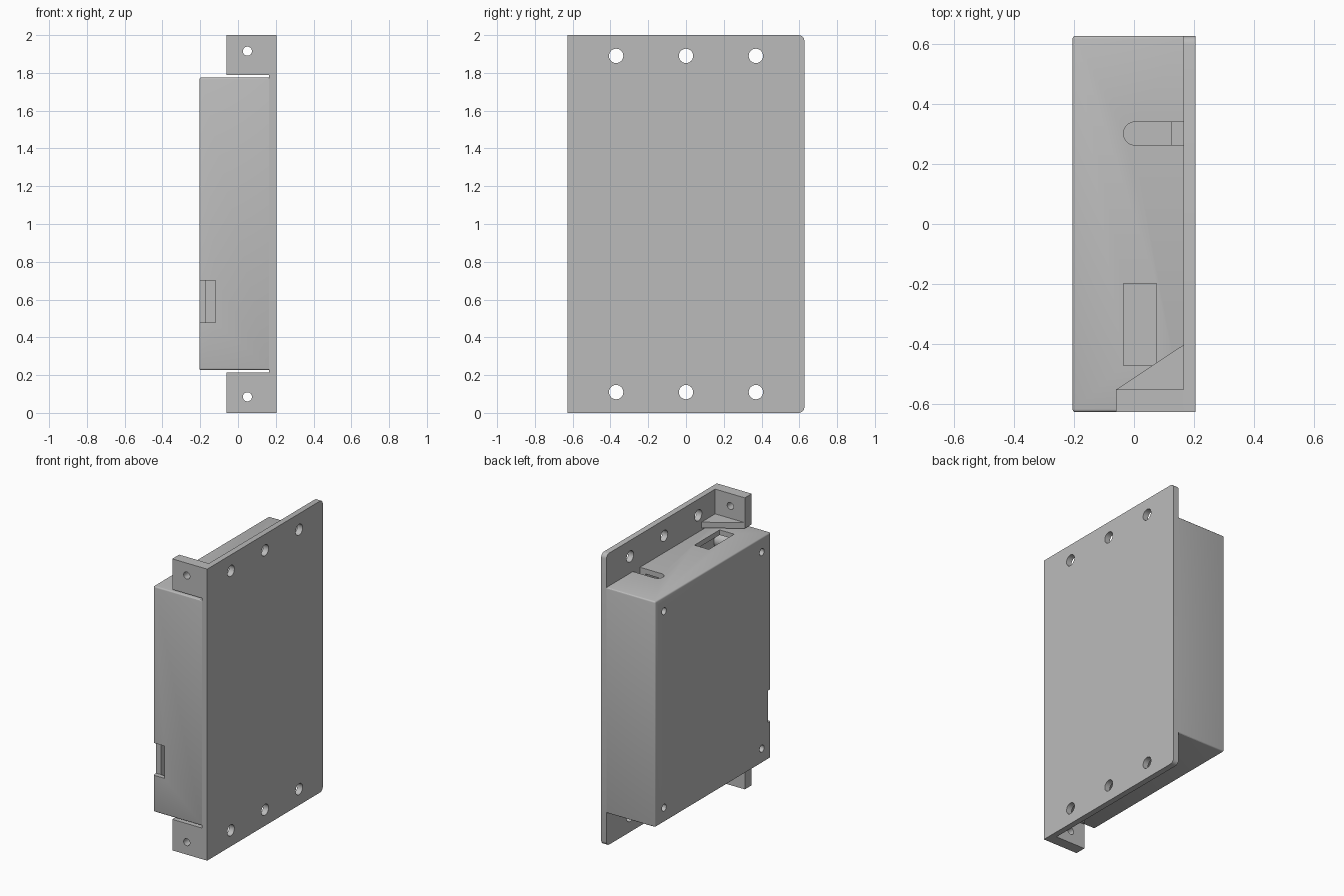
import bpy, bmesh, math
from mathutils import Matrix, Vector

cube = bpy.data.objects.get("Cube")
if cube:
    bpy.data.objects.remove(cube, do_unlink=True)

grey = bpy.data.materials.new("plain grey")
grey.use_nodes = True
grey.diffuse_color = (0.5, 0.5, 0.5, 1)
grey.node_tree.nodes["Principled BSDF"].inputs["Base Color"].default_value = (0.5, 0.5, 0.5, 1)


def finish(name, bm):
    bmesh.ops.recalc_face_normals(bm, faces=bm.faces[:])
    mesh = bpy.data.meshes.new(name)
    bm.to_mesh(mesh)
    bm.free()
    mesh.materials.append(grey)
    ob = bpy.data.objects.new(name, mesh)
    bpy.context.collection.objects.link(ob)
    return ob


def box(name, lo, hi, radius=0, pick=None, segments=4):
    """Box between two corners; edges whose midpoint passes pick are rounded."""
    lo, hi = Vector(lo), Vector(hi)
    bm = bmesh.new()
    bmesh.ops.create_cube(bm, size=1)
    for v in bm.verts:
        v.co = (lo + hi) / 2 + v.co * (hi - lo)
    if radius:
        edges = [e for e in bm.edges if pick((e.verts[0].co + e.verts[1].co) / 2)]
        bmesh.ops.bevel(bm, geom=edges, offset=radius, segments=segments,
                        profile=0.5, affect='EDGES')
    return finish(name, bm)


def cylinder(name, centre, radius, depth, axis):
    bm = bmesh.new()
    turn = {'X': Matrix.Rotation(math.pi / 2, 4, 'Y'),
            'Y': Matrix.Rotation(math.pi / 2, 4, 'X'), 'Z': Matrix()}[axis]
    bmesh.ops.create_cone(bm, cap_ends=True, segments=32, radius1=radius, radius2=radius,
                          depth=depth, matrix=Matrix.Translation(centre) @ turn)
    return finish(name, bm)


def prism(name, outline, z0, z1):
    bm = bmesh.new()
    face = bm.faces.new([bm.verts.new((x, y, z0)) for x, y in outline])
    moved = bmesh.ops.extrude_face_region(bm, geom=[face])["geom"]
    bmesh.ops.translate(bm, vec=(0, 0, z1 - z0),
                        verts=[g for g in moved if isinstance(g, bmesh.types.BMVert)])
    return finish(name, bm)


def cut(ob, *cutters):
    for c in cutters:
        c.hide_render = True
        mod = ob.modifiers.new("cut", 'BOOLEAN')
        mod.operation = 'DIFFERENCE'
        mod.solver = 'EXACT'
        mod.object = c
        bpy.context.view_layer.objects.active = ob
        bpy.ops.object.modifier_apply(modifier=mod.name)
        bpy.data.objects.remove(c, do_unlink=True)


LEFT, SEAM, RIGHT = -0.205, 0.165, 0.205
FRONT, BACK = -0.627, 0.627

# Mounting plate, rounded at its two rear corners
plate = box("mounting_plate", (SEAM, FRONT, 0), (RIGHT, BACK, 2), 0.03,
            lambda m: m.y > 0.6 and abs(m.z - 1) > 0.9)
cut(plate, *[cylinder("cutter", (0.185, y, z), 0.038, 0.2, 'X')
             for y in (-0.37, 0, 0.37) for z in (0.11, 1.89)])

# Hollow housing
housing = box("housing", (LEFT, FRONT, 0.227), (SEAM, BACK, 1.775), 0.01,
              lambda m: m.x < SEAM - 0.01, 3)
cut(housing, box("cutter", (-0.17, -0.595, 0.262), (0.125, 0.595, 1.74)))

# Window, rounded slot and front notch
cut(housing,
    box("cutter", (-0.035, -0.472, 1.7), (0.075, -0.198, 1.9)),
    box("cutter", (-0.035, 0.263, 1.73), (0.2, 0.34, 1.9), 0.038,
        lambda m: m.x < 0 and abs(m.z - 1.815) < 0.01, 8),
    box("cutter", (-0.3, -0.7, 0.478), (-0.12, -0.594, 0.7)))

# Screw holes in the left face, with posts behind them
screws = [(y, z) for y in (-0.53, 0.53) for z in (0.327, 1.675)]
cut(housing, *[cylinder("cutter", (-0.19, y, z), 0.024, 0.1, 'X') for y, z in screws])
for y, z in screws:
    cylinder("screw_post", (-0.01, y, z), 0.05, 0.28, 'X')

# Front ears with triangular gussets, at the top and bottom
for name, end, inner in (("upper", 2, 1.79), ("lower", 0, 0.213)):
    side = 1 if end else -1
    ear = box(name + "_ear", (-0.06, FRONT, min(end, inner)), (SEAM, -0.552, max(end, inner)))
    cut(ear, cylinder("cutter", (0.05, -0.59, 1 + side * 0.915), 0.024, 0.3, 'Y'))
    prism(name + "_gusset", [(-0.06, -0.552), (SEAM, -0.552), (SEAM, -0.403)],
          inner, inner + side * 0.04)

# Smooth curved parts while keeping edges sharp
for ob in bpy.context.view_layer.objects:
    ob.select_set(ob.type == 'MESH' and grey.name in ob.data.materials)
bpy.context.view_layer.objects.active = plate
bpy.ops.object.shade_smooth_by_angle(angle=math.radians(30))
